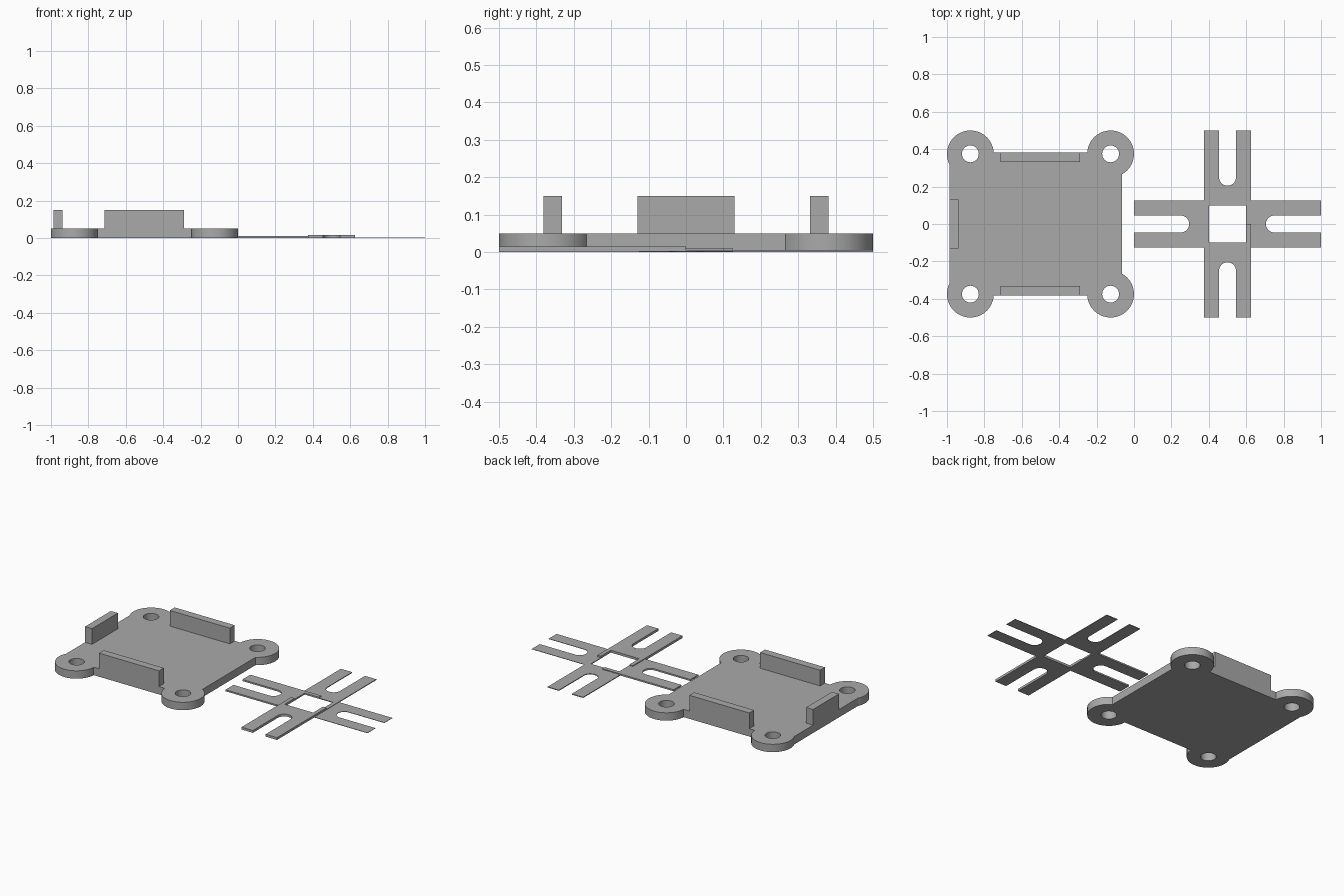
import bpy, math
from mathutils import Matrix

cube = bpy.data.objects.get("Cube")
if cube:
    bpy.data.objects.remove(cube, do_unlink=True)

grey = bpy.data.materials.new("plain_grey")
grey.use_nodes = True
COLOUR = (0.4, 0.4, 0.4, 1)
grey.diffuse_color = COLOUR
grey.node_tree.nodes["Principled BSDF"].inputs["Base Color"].default_value = COLOUR


def box(name, x0, x1, y0, y1, z0, z1):
    bpy.ops.mesh.primitive_cube_add(size=1)
    ob = bpy.context.object
    ob.name = name
    size = Matrix.Diagonal((x1 - x0, y1 - y0, z1 - z0, 1))
    ob.data.transform(Matrix.Translation(((x0 + x1) / 2, (y0 + y1) / 2, (z0 + z1) / 2)) @ size)
    ob.data.materials.append(grey)
    return ob


def disc(name, x, y, radius, z0, z1):
    bpy.ops.mesh.primitive_cylinder_add(vertices=64, radius=radius, depth=z1 - z0)
    ob = bpy.context.object
    ob.name = name
    ob.data.transform(Matrix.Translation((x, y, (z0 + z1) / 2)))
    ob.data.materials.append(grey)
    return ob


def combine(target, tool, operation):
    """Apply one boolean and discard the tool object."""
    mod = target.modifiers.new("join_or_cut", 'BOOLEAN')
    mod.operation, mod.object, mod.solver = operation, tool, 'EXACT'
    bpy.context.view_layer.objects.active = target
    bpy.ops.object.modifier_apply(modifier=mod.name)
    bpy.data.objects.remove(tool, do_unlink=True)


def finish(ob):
    bpy.ops.object.select_all(action='DESELECT')
    ob.select_set(True)
    bpy.context.view_layer.objects.active = ob
    bpy.ops.object.shade_smooth_by_angle(angle=math.radians(30))


# Mounting plate with round corner lugs
PX, LUG, THICK, WALL_TOP = -0.5, 0.375, 0.05, 0.15
corners = [(PX + sx * LUG, sy * LUG) for sx in (-1, 1) for sy in (-1, 1)]
plate = box("mounting_plate", -0.987, -0.063, -0.381, 0.381, 0, THICK)
for x, y in corners:
    combine(plate, disc("lug", x, y, 0.125, 0, THICK), 'UNION')

# Upright walls flush with the plate edges
for wall in ((-0.713, -0.29, 0.332, 0.381), (-0.713, -0.29, -0.381, -0.332),
             (-0.987, -0.938, -0.13, 0.13)):
    combine(plate, box("wall", *wall, 0, WALL_TOP), 'UNION')

# Screw holes
for x, y in corners:
    combine(plate, disc("hole", x, y, 0.045, -0.1, 0.1), 'DIFFERENCE')
finish(plate)

# Four-armed shim, every arm a different thickness
CX, HALF = 0.5, 0.125
arms = [box("slotted_shim", CX - HALF, CX + HALF, -0.5, 0, 0, 0.015),
        box("left_arm", 0, CX, -HALF, HALF, 0, 0.01),
        box("back_arm", CX - HALF, CX + HALF, 0, 0.5, 0, 0.005),
        box("right_arm", CX, 1, -HALF, HALF, 0, 0.0025)]
shim = arms[0]
for arm in arms[1:]:
    combine(shim, arm, 'UNION')
combine(shim, box("centre_window", CX - 0.1, CX + 0.1, -0.1, 0.1, -0.1, 0.1), 'DIFFERENCE')

# Round-ended slot in each arm
for i in range(4):
    slot = box("slot", 0.25, 0.6, -0.045, 0.045, -0.1, 0.1)
    combine(slot, disc("slot_end", 0.25, 0, 0.045, -0.1, 0.1), 'UNION')
    slot.data.transform(Matrix.Translation((CX, 0, 0)) @ Matrix.Rotation(i * math.pi / 2, 4, 'Z'))
    combine(shim, slot, 'DIFFERENCE')
finish(shim)
